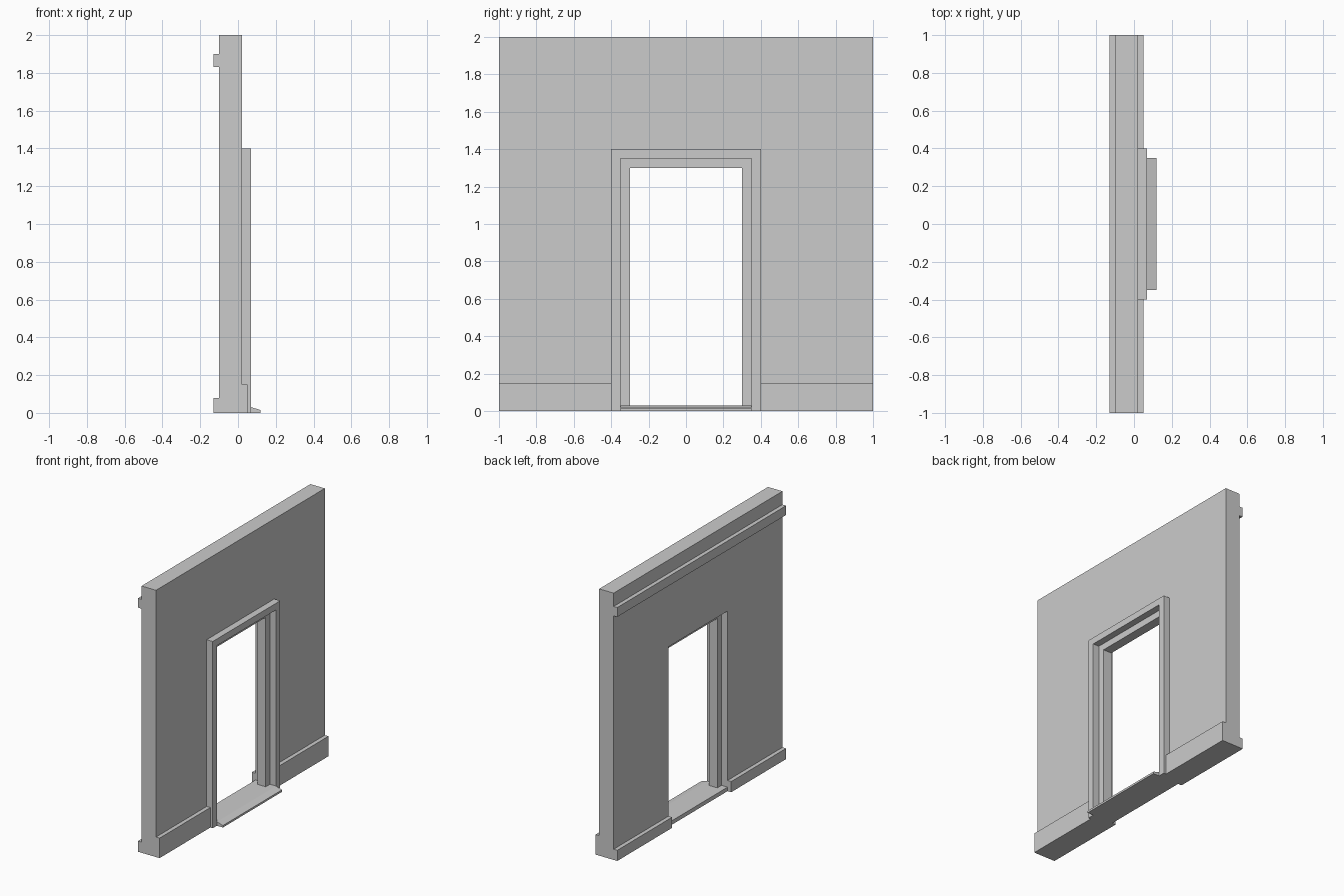
import bpy
import bmesh
from mathutils import Vector

cube = bpy.data.objects.get("Cube")
if cube:
    bpy.data.objects.remove(cube, do_unlink=True)

# Single plain grey
grey = bpy.data.materials.new("plain_grey")
grey.use_nodes = True
colour = (0.6, 0.6, 0.6, 1)
grey.diffuse_color = colour
grey.node_tree.nodes["Principled BSDF"].inputs["Base Color"].default_value = colour


def extrude(name, points, offset):
    """Fill an outline and sweep it along the offset."""
    bm = bmesh.new()
    face = bm.faces.new([bm.verts.new(p) for p in points])
    swept = bmesh.ops.extrude_face_region(bm, geom=[face], use_keep_orig=True)
    moved = [v for v in swept["geom"] if isinstance(v, bmesh.types.BMVert)]
    bmesh.ops.translate(bm, verts=moved, vec=Vector(offset))
    bmesh.ops.recalc_face_normals(bm, faces=bm.faces[:])
    mesh = bpy.data.meshes.new(name)
    bm.to_mesh(mesh)
    bm.free()
    mesh.materials.append(grey)
    obj = bpy.data.objects.new(name, mesh)
    bpy.context.collection.objects.link(obj)
    return obj


def arch(name, x0, x1, outer, inner):
    """Square arch around the doorway; outer and inner are (half width, height)."""
    (ow, oh), (iw, ih) = outer, inner
    outline = [(-ow, 0), (-ow, oh), (ow, oh), (ow, 0),
               (iw, 0), (iw, ih), (-iw, ih), (-iw, 0)]
    return extrude(name, [(x0, y, z) for y, z in outline], (x1 - x0, 0, 0))


def bar(name, profile, y0, y1):
    """Moulding with an x-z profile, running along y."""
    return extrude(name, [(x, y0, z) for x, z in profile], (0, y1 - y0, 0))


def rect(x0, x1, z0, z1):
    return [(x0, z0), (x1, z0), (x1, z1), (x0, z1)]


BACK, FACE, TRIM = -0.10, 0.02, 0.07
opening, clear = (0.35, 1.35), (0.30, 1.30)

# Wall, door stop inside the opening, and raised surround
arch("wall", BACK, FACE, (1, 2), opening)
arch("door_stop", -0.05, FACE, opening, clear)
arch("door_surround", FACE, TRIM, (0.40, 1.40), opening)

# Skirtings on both faces, either side of the doorway
for side, sign in (("left", 1), ("right", -1)):
    bar("front_skirting_" + side, rect(FACE, 0.05, 0, 0.15), sign * 0.40, sign)
    bar("back_skirting_" + side, rect(-0.13, BACK, 0, 0.08), sign * 0.35, sign)

# Rail high on the back
bar("back_rail", rect(-0.13, BACK, 1.83, 1.90), -1, 1)

# Threshold with a sloping nose
bar("threshold", [(BACK, 0), (0.12, 0), (0.12, 0.015), (TRIM, 0.03), (BACK, 0.03)],
    -0.35, 0.35)
